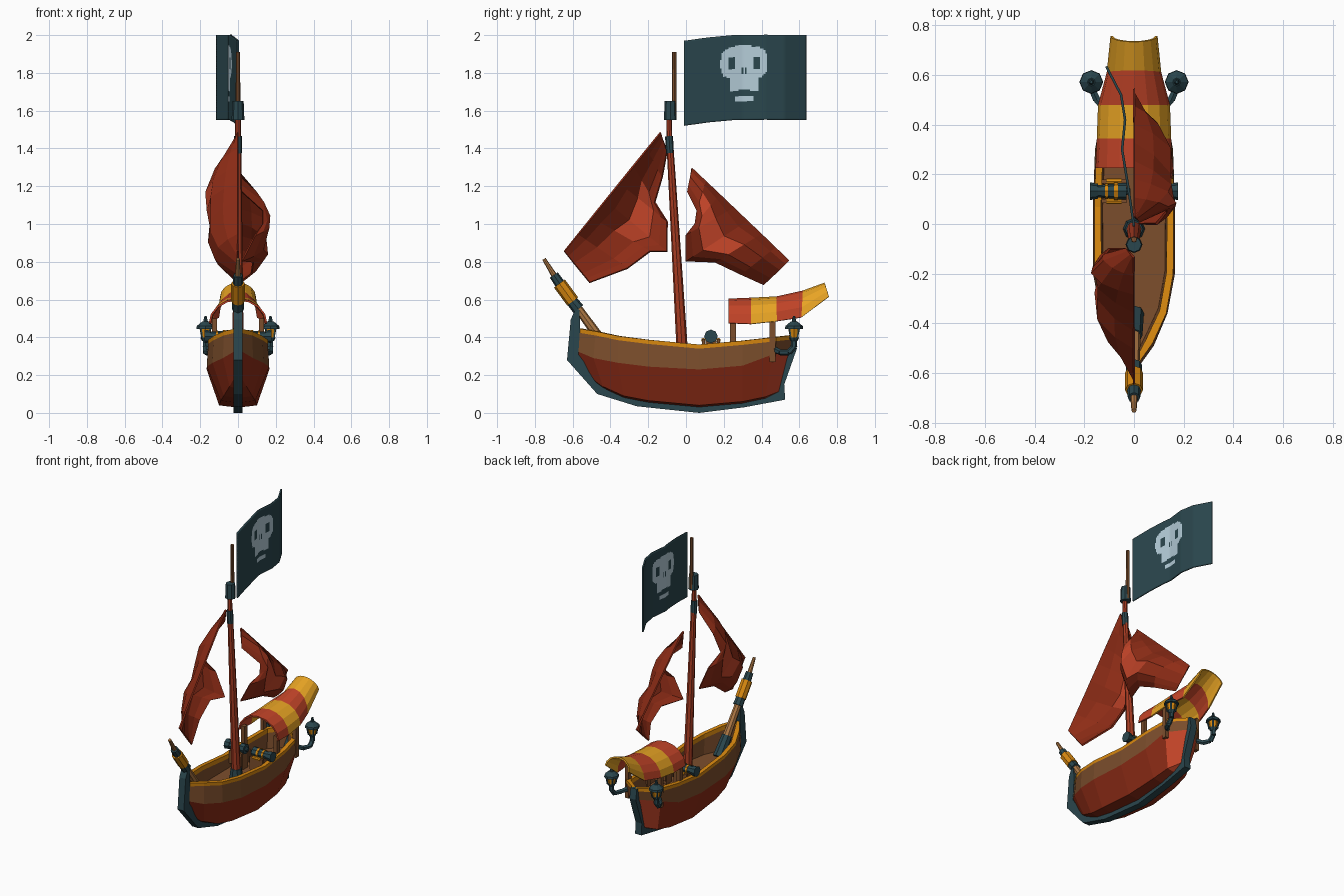
import bpy, bmesh, math
from mathutils import Vector, Matrix

if "Cube" in bpy.data.objects:
    bpy.data.objects.remove(bpy.data.objects["Cube"])


def lin(h):
    out = []
    for i in (0, 2, 4):
        c = int(h[i:i + 2], 16) / 255
        out.append(c / 12.92 if c <= 0.04045 else ((c + 0.055) / 1.055) ** 2.4)
    return (*out, 1)


MATS = {}
for n, h in dict(dark_red="8E2C16", light_red="C24428", orange="D8880F", yellow="E8A424", brown="7C4E2C",
                 tan="AE7844", teal="2A464D", bone="B4CCD8", mast_red="A83C22").items():
    MATS[n] = bpy.data.materials.new(n)
    MATS[n].diffuse_color = lin(h)


def finish(name, bm, mats, mirror=False, thick=0):
    bmesh.ops.recalc_face_normals(bm, faces=bm.faces[:])
    me = bpy.data.meshes.new(name)
    bm.to_mesh(me)
    bm.free()
    ob = bpy.data.objects.new(name, me)
    bpy.context.collection.objects.link(ob)
    for m in mats:
        me.materials.append(MATS[m])
    if mirror:
        md = ob.modifiers.new("mirror", "MIRROR")
        md.use_clip = True
    if thick:
        md = ob.modifiers.new("thickness", "SOLIDIFY")
        md.thickness, md.offset = thick, 0
    return ob


def loft(name, rails, mats, rule, closed=False, **kw):
    """Skin a grid of points; rule(i, j) gives the material of each quad."""
    bm = bmesh.new()
    vs = [[bm.verts.new(p) for p in r] for r in rails]
    n = len(vs)
    for i in range(n if closed else n - 1):
        a, b = vs[i], vs[(i + 1) % n]
        for j in range(len(a) - 1):
            bm.faces.new((a[j], a[j + 1], b[j + 1], b[j])).material_index = rule(i, j)
    if closed:
        bm.faces.new([r[0] for r in vs])
        bm.faces.new([r[-1] for r in vs])
    return finish(name, bm, mats, **kw)


def rod(name, p0, p1, r0, r1, mat, n=8):
    p0, p1 = Vector(p0), Vector(p1)
    d = p1 - p0
    bm = bmesh.new()
    bmesh.ops.create_cone(bm, cap_ends=True, segments=n, radius1=r0, radius2=r1, depth=d.length,
                          matrix=Matrix.Translation((p0 + p1) / 2) @ d.to_track_quat('Z', 'Y').to_matrix().to_4x4())
    return finish(name, bm, [mat])


def box(name, c, size, mat):
    bm = bmesh.new()
    bmesh.ops.create_cube(bm, size=1, matrix=Matrix.Translation(c) @ Matrix.Diagonal((*size, 1)))
    return finish(name, bm, [mat])


# Hull: half rails from bow to stern, mirrored
gun = [(.012, -.57, .425), (.075, -.48, .41), (.13, -.36, .385), (.158, -.2, .365), (.16, .07, .34),
       (.152, .3, .36), (.125, .48, .38), (.012, .57, .39)]
mid = [(.012, -.585, .33), (.08, -.49, .29), (.135, -.36, .265), (.165, -.2, .245), (.166, .07, .23),
       (.157, .3, .25), (.13, .46, .31), (.012, .56, .33)]
chine = [(.01, -.52, .2), (.045, -.44, .14), (.075, -.33, .09), (.092, -.2, .065), (.1, .07, .04),
         (.09, .3, .06), (.075, .42, .085), (.01, .51, .12)]
keel = [(0, y, z - .012) for x, y, z in chine]
rim = [(x, y, z + .022) for x, y, z in gun]
rim_in = [(max(x - .027, .002), y * .97, z + .022) for x, y, z in gun]
rim_low = [(x, y, z - .03) for x, y, z in rim_in]
wall = [(x * .95, y * .97, .27) for x, y, z in rim_in]
deck = [(0, y, .265) for x, y, z in wall]
strip = [0, 0, 1, 2, 2, 2, 1, 1]
loft("hull", [keel, chine, mid, gun, rim, rim_in, rim_low, wall, deck],
     ["dark_red", "brown", "orange", "light_red"],
     lambda i, j: 3 if i < 2 and j == 6 else strip[i], mirror=True)

# Keel, stem and stern post as one ribbon
outer = [(-.58, .56), (-.61, .495), (-.63, .28), (-.47, .1), (-.26, .035), (.07, 0), (.31, .03), (.525, .07),
         (.52, .15), (.587, .34), (.575, .41)]
inner = [(-.565, .545), (-.56, .46), (-.57, .31), (-.45, .15), (-.25, .08), (.07, .05), (.3, .08), (.48, .12),
         (.485, .16), (.545, .34), (.545, .41)]
loft("keel_and_stem", [[(s * .024, y, z) for y, z in c] for s, c in
                       ((-1, outer), (1, outer), (1, inner), (-1, inner))], ["teal"], lambda i, j: 0, closed=True)

# Mast, collars and flag pole
rod("mast_base", (0, -.02, .26), (0, -.02, .34), .045, .036, "teal")
rod("mast", (0, -.02, .33), (0, -.085, 1.42), .03, .018, "mast_red")
rod("mast_collar", (0, -.085, 1.375), (0, -.09, 1.465), .021, .021, "teal")
rod("mast_top", (0, -.088, 1.45), (0, -.09, 1.58), .015, .015, "mast_red")
rod("flag_collar", (0, -.083, 1.55), (0, -.083, 1.65), .034, .03, "teal")
rod("flag_pole", (0, -.062, 1.56), (0, -.062, 1.91), .013, .011, "brown")

# Bowsprit
for name, a, b, r0, r1, m in (
        ("bowsprit_base", (-.36, .27), (-.45, .385), .04, .034, "teal"),
        ("bowsprit", (-.42, .345), (-.58, .565), .028, .022, "tan"),
        ("bowsprit_collar", (-.57, .55), (-.615, .605), .033, .03, "teal"),
        ("bowsprit_sleeve", (-.6, .59), (-.67, .685), .036, .036, "orange"),
        ("bowsprit_cap", (-.662, .675), (-.7, .73), .028, .025, "teal"),
        ("bowsprit_tip", (-.69, .715), (-.752, .815), .016, .01, "tan")):
    rod(name, (0, *a), (0, *b), r0, r1, m)


# Sails: straight luff, ragged free edge (x, y, z), extra belly per row
def sail(name, top, tack, edge, belly, side, patch_rows):
    n = len(edge)
    rows = []
    for i, (ex, ey, ez) in enumerate(edge):
        f = i / (n - 1)
        ly, lz = top[0] + (tack[0] - top[0]) * f, top[1] + (tack[1] - top[1]) * f
        row = []
        for t in (0, .15, .38, .72, .88, 1):
            row.append((side * (ex * t + belly[i] * 4 * t * (1 - t)), ly + (ey - ly) * t, lz + (ez - lz) * t))
        rows.append(row)
    loft(name, rows, ["dark_red", "light_red"],
         lambda i, j: int(i in patch_rows and j == 2), thick=.01)


sail("fore_sail", (-.135, 1.485), (-.645, .855),
     [(.03, -.10, 1.385), (.12, -.125, 1.25), (.15, -.165, 1.115), (.1, -.10, 1.015), (.03, -.10, .855),
      (.08, -.19, .855), (.08, -.31, .765), (0, -.51, .69)],
     [0, .04, .075, .11, .14, .12, .075, 0], -1, (2, 3, 4))
sail("aft_sail", (.03, 1.295), (.545, .805),
     [(.02, .01, 1.17), (.13, .06, 1.07), (.13, .05, 1.0), (.09, 0, .94), (.02, 0, .805),
      (.08, .155, .80), (.07, .29, .735), (0, .41, .68)],
     [0, .05, .09, .12, .145, .12, .07, 0], 1, (1, 2, 3, 4))

# Flag: fine grid, with the skull coloured by simple shapes
wave = [(-.01, 0), (.16, -.025), (.3, -.048), (.42, -.036), (.52, -.052), (.635, -.112)]
lift = [(-.01, -.03), (.12, -.012), (.25, 0), (.42, .002), (.635, 0)]


def along(pts, y):
    for (a, u), (b, v) in zip(pts, pts[1:]):
        if y <= b + 1e-6:
            t = (y - a) / (b - a)
            return u + (v - u) * t
    return pts[-1][1]


NY, NZ = 72, 50
Y0, DY, Z0, DZ = -.01, .645 / NY, 1.55, .45 / NZ


def skull(i, j):
    y, z = abs(Y0 + (i + .5) * DY - .307), Z0 + (j + .5) * DZ
    head = (y / .125) ** 3 + (abs(z - 1.853) / .09) ** 3 < 1
    jaw = y < .075 and 1.70 < z < 1.80
    teeth = y < .05 and 1.65 < z < 1.675
    eye = abs(y - .066) < .018 and 1.818 < z < 1.882
    nose = .004 < y < .014 and 1.797 < z < 1.826
    gap = y < .03 and z < 1.712 and z > 1.69
    return int((head or jaw or teeth) and not (eye or nose or gap))


flag = loft("flag", [[(along(wave, Y0 + i * DY), Y0 + i * DY, Z0 + j * DZ + along(lift, Y0 + i * DY))
                      for j in range(NZ + 1)] for i in range(NY + 1)], ["teal", "bone"], skull, thick=.01)
for p in flag.data.polygons:
    p.use_smooth = True

# Striped awning: arched sections (y low, y top, half width, z low, z top)
arches = [(.225, .225, .15, .475, .60), (.345, .345, .145, .47, .605), (.48, .48, .14, .485, .612),
          (.61, .62, .105, .505, .643), (.757, .735, .09, .615, .685)]
loft("awning", [[(w * math.cos(k * math.pi / 8), yl + (yt - yl) * math.sin(k * math.pi / 8),
                  zl + (zt - zl) * math.sin(k * math.pi / 8)) for k in range(9)]
                for yl, yt, w, zl, zt in arches], ["light_red", "yellow"], lambda i, j: i % 2, thick=.01)

for s, side in ((-1, "left"), (1, "right")):
    # Awning posts
    for y, end in ((.248, "front"), (.457, "back")):
        box(f"awning_post_{end}_{side}", (s * .125, y, .385), (.025, .032, .23), "brown")

    # Lantern on a curved bracket
    path = [(.12, .47, .335), (.15, .5, .32), (.17, .545, .32), (.172, .572, .35), (.172, .572, .39)]
    for k, (a, b) in enumerate(zip(path, path[1:])):
        rod(f"lantern_bracket_{side}_{k}", (s * a[0], *a[1:]), (s * b[0], *b[1:]), .017, .015, "teal", 6)
    for part, z0, z1, r0, r1, m in (
            ("base", .38, .4, .018, .028, "teal"), ("glass", .4, .45, .022, .032, "orange"),
            ("brim", .445, .46, .048, .046, "teal"), ("roof", .46, .485, .046, .016, "teal"),
            ("finial", .485, .512, .012, .006, "teal")):
        rod(f"lantern_{part}_{side}", (s * .172, .572, z0), (s * .172, .572, z1), r0, r1, m)
    for k in range(4):
        c, d = math.cos(k * math.pi / 2 + .8), math.sin(k * math.pi / 2 + .8)
        rod(f"lantern_bar_{side}_{k}", (s * .172 + c * .025, .572 + d * .025, .395),
            (s * .172 + c * .035, .572 + d * .035, .45), .006, .006, "teal", 4)

    # Cannon and carriage
    for part, x0, x1, r0, r1, m in (
            ("knob", .015, .035, .012, .016, "teal"), ("breech", .03, .07, .034, .032, "teal"),
            ("band", .065, .08, .035, .035, "orange"), ("barrel", .08, .15, .03, .024, "teal"),
            ("ring", .105, .117, .032, .031, "orange"), ("muzzle", .145, .178, .03, .036, "teal")):
        rod(f"cannon_{part}_{side}", (s * x0, .132, .405), (s * x1, .132, .405), r0, r1, m)
    box(f"cannon_carriage_{side}", (s * .08, .132, .325), (.09, .06, .11), "brown")
    for y in (.092, .172):
        box(f"cannon_cheek_{side}_{y}", (s * .08, y, .345), (.1, .016, .09), "brown")
        rod(f"cannon_wheel_{side}_{y}", (s * .05, y, .385), (s * .11, y, .385), .012, .012, "orange")

for m in bpy.data.materials:
    if m.users and not m.is_grease_pencil:
        m.use_nodes = True
        m.node_tree.nodes["Principled BSDF"].inputs["Base Color"].default_value = m.diffuse_color
